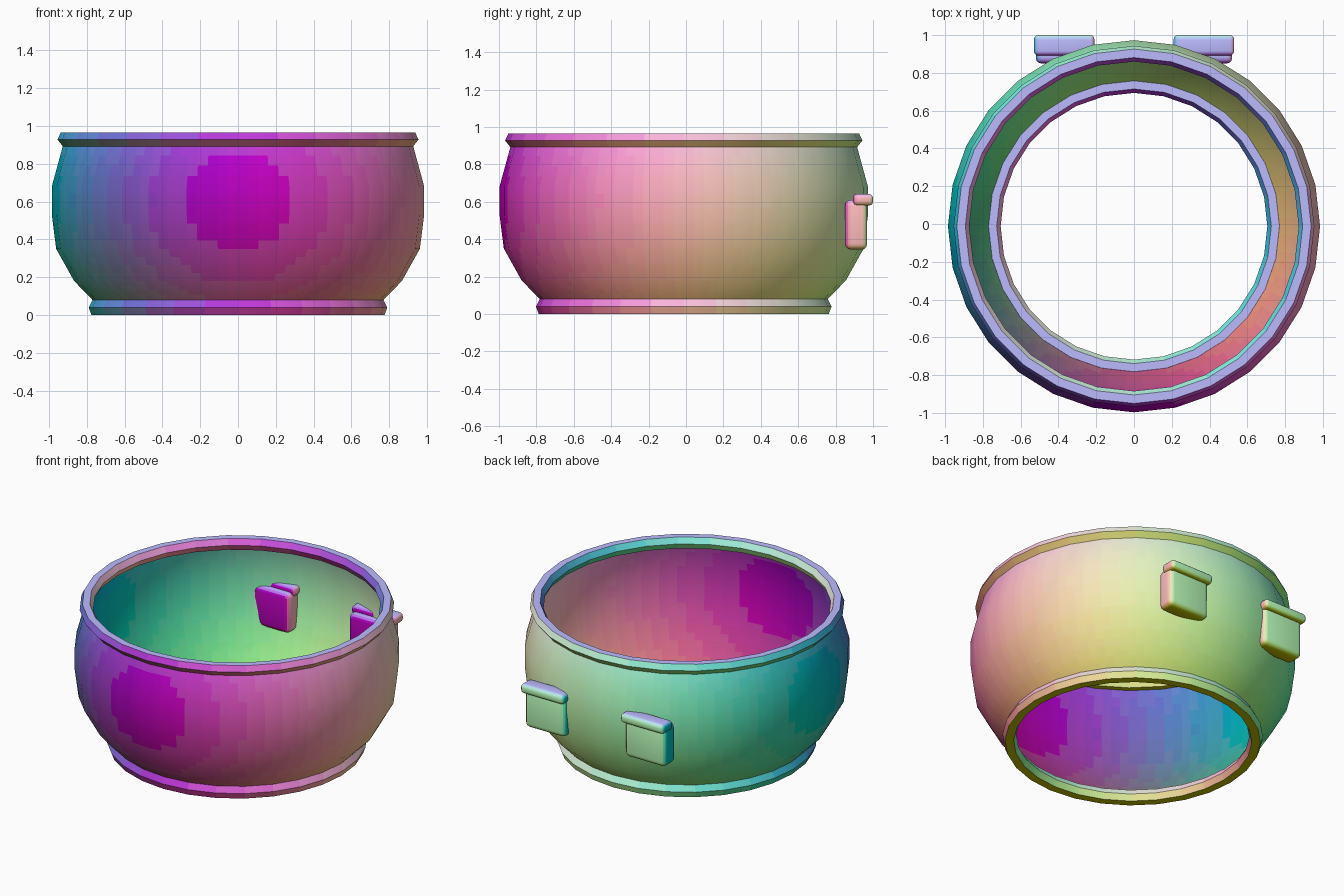
import bpy, bmesh
from math import sin, cos, tau
from mathutils import Vector

if "Cube" in bpy.data.objects:
    bpy.data.objects.remove(bpy.data.objects["Cube"])

SIDES = 28
CENTRE_Y = -0.012


def tint(mesh, normals):
    """Colour each face by the direction it points."""
    slots = {}
    for face, n in zip(mesh.polygons, normals):
        key = tuple(round(c * 12) for c in n)
        if key not in slots:
            name = "tint_%d_%d_%d" % key
            mat = bpy.data.materials.get(name)
            if not mat:
                mat = bpy.data.materials.new(name)
                mat.diffuse_color = [min(1, max(0, 0.5 + c / 24)) for c in key] + [1]
                mat.use_nodes = True
                mat.node_tree.nodes["Principled BSDF"].inputs["Base Color"].default_value = mat.diffuse_color
            slots[key] = len(mesh.materials)
            mesh.materials.append(mat)
        face.material_index = slots[key]


def lathe(bm, profile, closed):
    """Turn an (r, z) profile around the z axis."""
    rings = []
    for i in range(SIDES):
        a = tau * i / SIDES
        rings.append([bm.verts.new((r * cos(a), r * sin(a) + CENTRE_Y, z)) for r, z in profile])
    n = len(profile)
    for i in range(SIDES):
        p, q = rings[i], rings[(i + 1) % SIDES]
        for j in range(n if closed else n - 1):
            k = (j + 1) % n
            bm.faces.new((p[j], q[j], q[k], p[k]))


def finish(name, bm, angle):
    mesh = bpy.data.meshes.new(name)
    bm.normal_update()
    bm.to_mesh(mesh)
    bm.free()
    ob = bpy.data.objects.new(name, mesh)
    bpy.context.collection.objects.link(ob)
    bpy.ops.object.select_all(action='DESELECT')
    ob.select_set(True)
    bpy.context.view_layer.objects.active = ob
    bpy.ops.object.shade_smooth_by_angle(angle=angle)
    return mesh


def rim(name, profile):
    bm = bmesh.new()
    lathe(bm, profile, True)
    mesh = finish(name, bm, 0.5)
    tint(mesh, [f.normal for f in mesh.polygons])


def rounded_box(name, lo, hi, bevel):
    bm = bmesh.new()
    bmesh.ops.create_cube(bm, size=1)
    for v in bm.verts:
        v.co = [(l + h) / 2 + c * (h - l) for l, h, c in zip(lo, hi, v.co)]
    bmesh.ops.bevel(bm, geom=bm.edges[:], offset=bevel, segments=3, profile=0.5, affect='EDGES')
    mesh = finish(name, bm, 0.7)
    tint(mesh, [f.normal for f in mesh.polygons])


def bulge_normal(p):
    return Vector((p.x, p.y - CENTRE_Y, (p.z - 0.6) * 1.1)).normalized()


# Thin bulging wall, open at top and bottom, split finely for a soft colour change
bm = bmesh.new()
lathe(bm, [(0.745, 0.05), (0.775, 0.085), (0.867, 0.18), (0.962, 0.35),
           (0.985, 0.53), (0.985, 0.68), (0.925, 0.90)], False)
bmesh.ops.subdivide_edges(bm, edges=bm.edges[:], cuts=3, use_grid_fill=True)
wall = finish("body_wall", bm, 3.1)
tint(wall, [bulge_normal(f.center) for f in wall.polygons])
wall.normals_split_custom_set_from_vertices([bulge_normal(v.co) for v in wall.vertices])

# Bevelled rims
rim("top_rim", [(0.925, 0.89), (0.955, 0.928), (0.938, 0.965),
                (0.893, 0.965), (0.872, 0.928), (0.89, 0.89)])
rim("base_rim", [(0.775, 0.0), (0.79, 0.04), (0.77, 0.08),
                 (0.727, 0.08), (0.706, 0.04), (0.722, 0.0)])

# Two pouches with lids on the back
for side, x in (("left", -0.37), ("right", 0.37)):
    rounded_box(side + "_pouch", (x - 0.15, 0.85, 0.345), (x + 0.15, 0.968, 0.61), 0.03)
    rounded_box(side + "_pouch_lid", (x - 0.16, 0.892, 0.58), (x + 0.16, 1.0, 0.642), 0.022)
